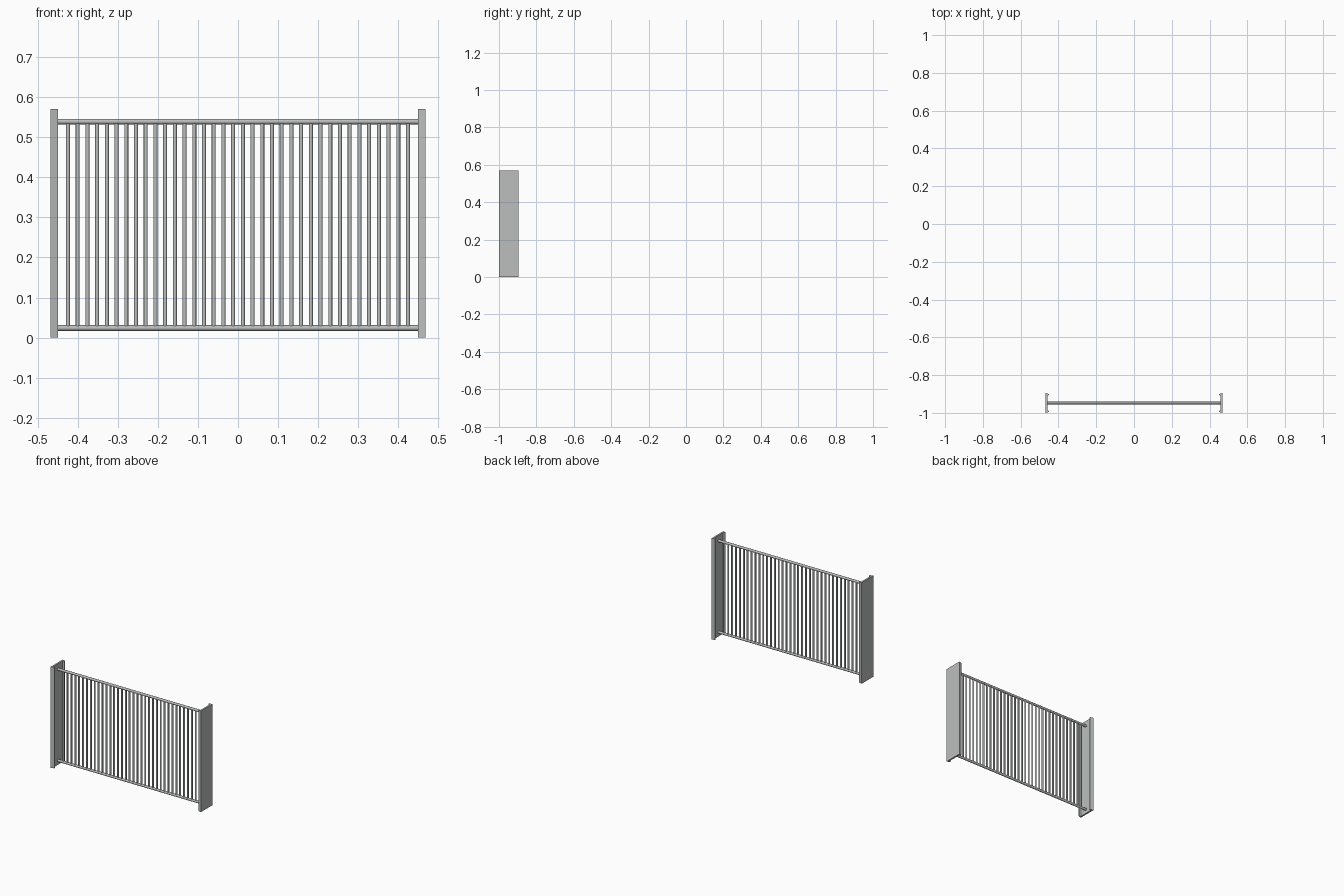
import bpy, bmesh, math

if "Cube" in bpy.data.objects:
    bpy.data.objects.remove(bpy.data.objects["Cube"])

Y = -0.9475          # centre line of the railing
steel = bpy.data.materials.new("grey_steel")
steel.diffuse_color = (0.50, 0.52, 0.51, 1)
steel.use_nodes = True
steel.node_tree.nodes["Principled BSDF"].inputs["Base Color"].default_value = steel.diffuse_color


def finish(name, bm, smooth=False):
    bmesh.ops.recalc_face_normals(bm, faces=bm.faces)
    for f in bm.faces:
        f.smooth = smooth and len(f.verts) == 4
    me = bpy.data.meshes.new(name)
    bm.to_mesh(me)
    bm.free()
    me.materials.append(steel)
    ob = bpy.data.objects.new(name, me)
    bpy.context.collection.objects.link(ob)
    return ob


def tube(name, radius, length, loc, rot=(0, 0, 0), sides=12):
    bm = bmesh.new()
    bmesh.ops.create_cone(bm, cap_ends=True, segments=sides, radius1=radius,
                          radius2=radius, depth=length)
    ob = finish(name, bm, True)
    ob.location, ob.rotation_euler = loc, rot
    return ob


# End posts: channels with flared flanges, open towards the bars
half = [(0.468, 0.0525), (0.449, 0.0475), (0.449, 0.0420), (0.459, 0.0390)]
profile = half + [(x, -y) for x, y in reversed(half)]
for side, name in ((-1, "left_post"), (1, "right_post")):
    bm = bmesh.new()
    face = bm.faces.new([bm.verts.new((side * x, Y + y, 0)) for x, y in profile])
    ext = bmesh.ops.extrude_face_region(bm, geom=[face])
    top = [v for v in ext["geom"] if isinstance(v, bmesh.types.BMVert)]
    bmesh.ops.translate(bm, verts=top, vec=(0, 0, 0.57))
    finish(name, bm)

# Horizontal rails
for name, z in (("bottom_rail", 0.024), ("top_rail", 0.539)):
    tube(name, 0.007, 0.92, (0, Y, z), (0, math.pi / 2, 0))

# Vertical bars
count, first = 36, -0.424
for i in range(count):
    x = first + i * (-2 * first) / (count - 1)
    tube(f"bar_{i + 1}", 0.005, 0.515, (x, Y, 0.2815))
